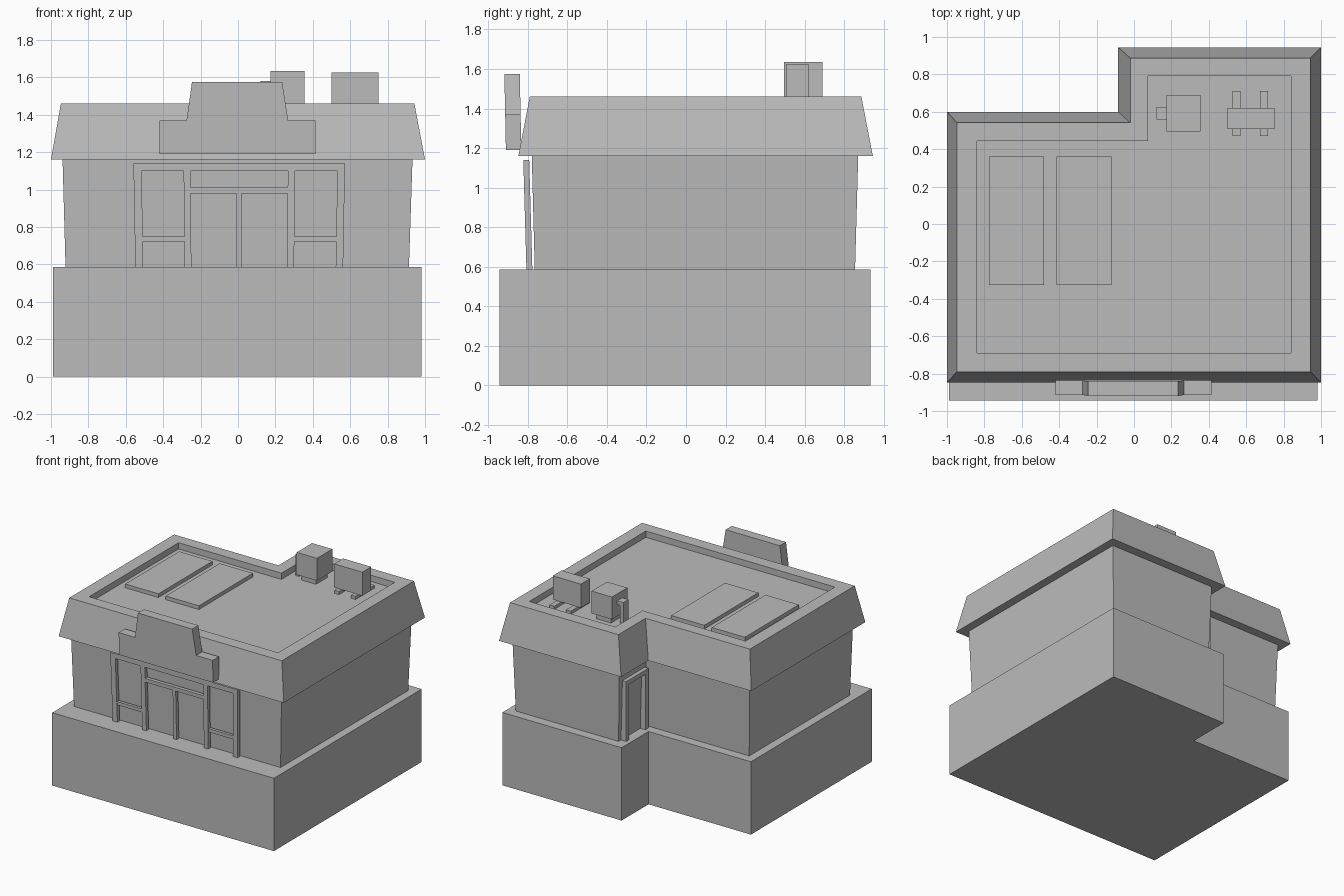
import bpy
import bmesh

old = bpy.data.objects.get("Cube")
if old:
    bpy.data.objects.remove(old)

GREY = bpy.data.materials.new("plain_grey")
GREY.use_nodes = True
GREY.diffuse_color = (0.5, 0.5, 0.5, 1)
GREY.node_tree.nodes["Principled BSDF"].inputs["Base Color"].default_value = (0.5, 0.5, 0.5, 1)

BASE_TOP = 0.585
FRAME_TOP = 1.14


def finish(name, bm):
    bmesh.ops.recalc_face_normals(bm, faces=bm.faces[:])
    mesh = bpy.data.meshes.new(name)
    bm.to_mesh(mesh)
    bm.free()
    mesh.materials.append(GREY)
    obj = bpy.data.objects.new(name, mesh)
    bpy.context.collection.objects.link(obj)
    return obj


def loft(name, rings):
    """Skin a stack of matching rings and cap both ends."""
    bm = bmesh.new()
    loops = [[bm.verts.new(p) for p in ring] for ring in rings]
    for low, high in zip(loops, loops[1:]):
        for i in range(len(low)):
            j = (i + 1) % len(low)
            bm.faces.new((low[i], low[j], high[j], high[i]))
    bm.faces.new(loops[0])
    bm.faces.new(loops[-1])
    return finish(name, bm)


def l_ring(x0, x1, y0, y1, nx, ny, z):
    """L-shaped plan with the back corner on -x cut away."""
    plan = [(x0, y0), (x1, y0), (x1, y1), (nx, y1), (nx, ny), (x0, ny)]
    return [(x, y, z) for x, y in plan]


def boxes(name, blocks, bend=None):
    """One object made of boxes given as (x0, x1, y0, y1, z0, z1)."""
    bm = bmesh.new()
    for x0, x1, y0, y1, z0, z1 in blocks:
        for v in bmesh.ops.create_cube(bm, size=1)["verts"]:
            v.co = (x1 if v.co.x > 0 else x0,
                    y1 if v.co.y > 0 else y0,
                    z1 if v.co.z > 0 else z0)
            if bend:
                v.co = bend(v.co)
    return finish(name, bm)


# Main masses: plinth, flared walls, sloped roof with a sunken deck
loft("plinth", [l_ring(-0.99, 0.98, -0.944, 0.932, -0.08, 0.59, z) for z in (0, BASE_TOP)])
loft("walls", [
    l_ring(-0.922, 0.914, -0.765, 0.855, 0.0, 0.515, BASE_TOP),
    l_ring(-0.938, 0.933, -0.78, 0.871, -0.015, 0.53, 1.16),
])
loft("roof", [
    l_ring(-1, 1, -0.848, 0.945, -0.085, 0.6, 1.16),
    l_ring(-0.947, 0.943, -0.79, 0.887, -0.02, 0.542, 1.46),
    l_ring(-0.84, 0.84, -0.69, 0.79, 0.075, 0.445, 1.46),
    l_ring(-0.84, 0.84, -0.69, 0.79, 0.075, 0.445, 1.41),
])


# Shop front frame, leaning outward with the wall
def lean(co):
    x, y, z = co
    drop = (FRAME_TOP - z) / (FRAME_TOP - BASE_TOP)
    return (0.006 + (x - 0.006) * (1 - 0.018 * drop), y + 0.016 * drop, z)


FRONT, BACK = -0.823, -0.793
posts = [(-0.559, -0.516), (-0.291, -0.254), (0.267, 0.305), (0.532, 0.572)]
frame = [(a, b, FRONT, BACK, BASE_TOP, 1.1) for a, b in posts]
frame.append((-0.559, 0.572, FRONT, BACK, 1.1, FRAME_TOP))
boxes("shop_front_frame", frame, lean)
boxes("door_transom", [(-0.254, 0.267, FRONT, BACK, 0.98, 1.01)], lean)
boxes("door_centre_post", [(-0.008, 0.019, FRONT, BACK, BASE_TOP, 0.98)], lean)
for side, a, b in (("right", -0.516, -0.291), ("left", 0.305, 0.532)):
    boxes(side + "_window_rail", [(a, b, FRONT + 0.006, BACK, 0.722, 0.75)], lean)

# Blank stepped sign board, tipped slightly forward
sign = [(-0.42, 1.19), (0.415, 1.19), (0.415, 1.37), (0.268, 1.37),
        (0.236, 1.575), (-0.246, 1.575), (-0.275, 1.37), (-0.42, 1.37)]
loft("sign_board", [[(x, y - 0.02 * (z - 1.19), z) for x, z in sign] for y in (-0.911, -0.833)])

# Rear service door frame in the notch
boxes("rear_door_frame", [
    (-0.045, 0.01, 0.54, 0.58, BASE_TOP, 1.03),
    (-0.045, 0.01, 0.785, 0.825, BASE_TOP, 1.03),
    (-0.045, 0.01, 0.54, 0.825, 1.03, 1.065),
])

# Roof panels
for number, x in enumerate((-0.775, -0.415)):
    boxes(f"roof_panel_{number + 1}", [(x, x + 0.295, -0.325, 0.36, 1.405, 1.44)])

# Square vent on a smaller foot, with a bent pipe
boxes("vent_box", [(0.175, 0.355, 0.495, 0.69, 1.455, 1.635)])
boxes("vent_foot", [(0.2, 0.33, 0.52, 0.665, 1.405, 1.455)])
boxes("vent_pipe", [(0.12, 0.15, 0.56, 0.625, 1.405, 1.58),
                    (0.15, 0.175, 0.56, 0.625, 1.55, 1.58)])

# Cooling unit on two rails
boxes("cooling_unit", [(0.5, 0.75, 0.507, 0.62, 1.435, 1.625)])
boxes("cooling_unit_rails", [(x, x + 0.042, 0.47, 0.71, 1.405, 1.435) for x in (0.527, 0.674)])
